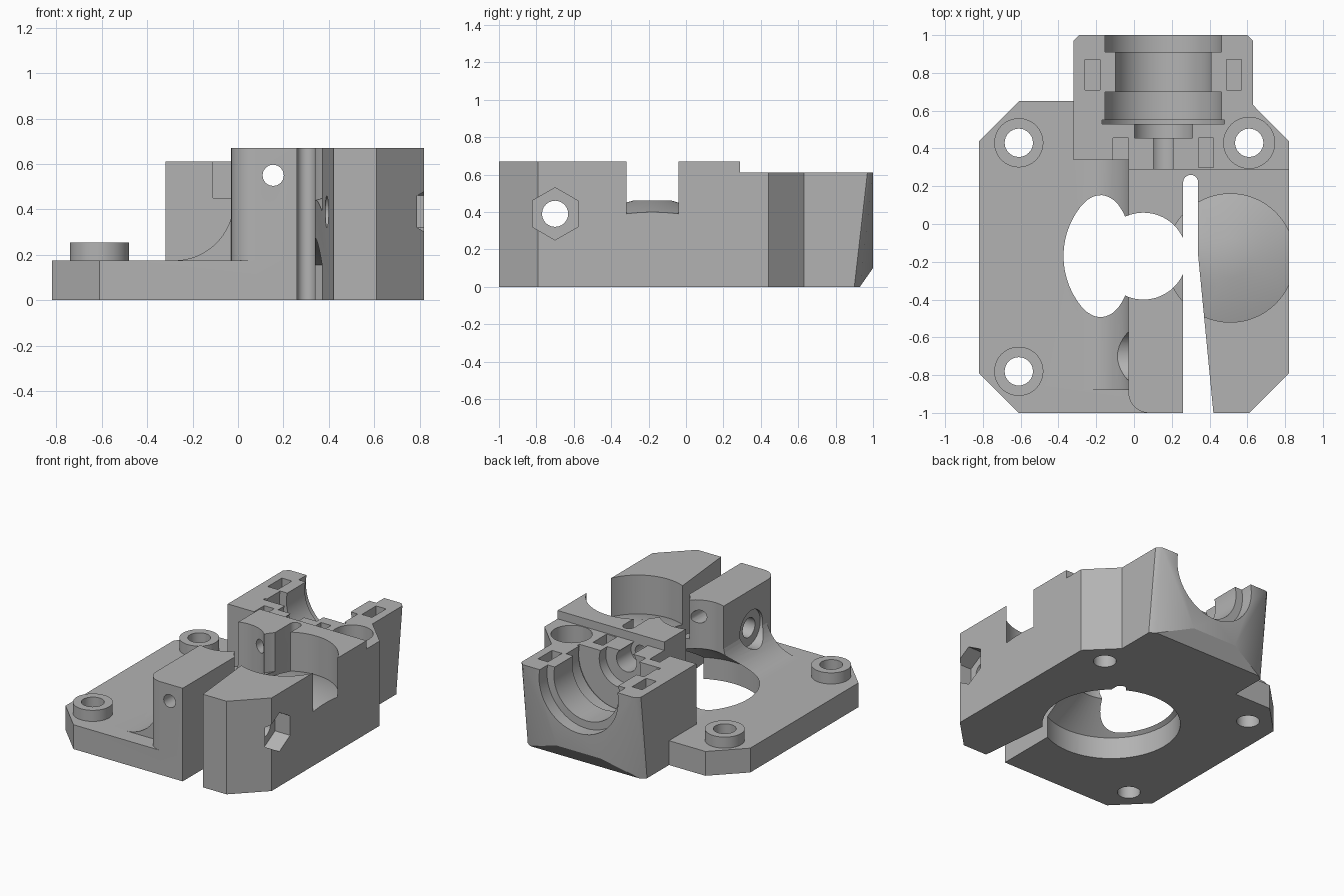
import bpy, bmesh, math
from mathutils import Matrix, Vector

cube = bpy.data.objects.get("Cube")
if cube:
    bpy.data.objects.remove(cube, do_unlink=True)

grey = bpy.data.materials.new("mid_grey")
grey.use_nodes = True
colour = (0.45, 0.45, 0.45, 1)
grey.diffuse_color = colour
grey.node_tree.nodes["Principled BSDF"].inputs["Base Color"].default_value = colour

TURN = {"z": Matrix(),
        "y": Matrix.Rotation(-math.pi / 2, 4, "X"),
        "x": Matrix.Rotation(math.pi / 2, 4, "Y")}


def finish(name, bm):
    bmesh.ops.recalc_face_normals(bm, faces=bm.faces)
    mesh = bpy.data.meshes.new(name)
    bm.to_mesh(mesh)
    bm.free()
    mesh.materials.append(grey)
    ob = bpy.data.objects.new(name, mesh)
    bpy.context.collection.objects.link(ob)
    return ob


def skin(name, rings):
    """Join equal rings of points and cap both ends."""
    bm = bmesh.new()
    rows = [[bm.verts.new(p) for p in ring] for ring in rings]
    n = len(rows[0])
    for a, b in zip(rows, rows[1:]):
        for i in range(n):
            j = (i + 1) % n
            bm.faces.new((a[i], a[j], b[j], b[i]))
    bm.faces.new(rows[0])
    bm.faces.new(rows[-1])
    return finish(name, bm)


def prism(name, pts, z0, z1):
    return skin(name, [[(x, y, z) for x, y in pts] for z in (z0, z1)])


def box(name, x0, x1, y0, y1, z0, z1):
    return prism(name, [(x0, y0), (x1, y0), (x1, y1), (x0, y1)], z0, z1)


def lathe(name, profile, at, axis="z", sides=64):
    """Revolve (radius, distance) pairs around an axis through a point."""
    angles = [2 * math.pi * i / sides for i in range(sides)]
    move = Matrix.Translation(at) @ TURN[axis]
    return skin(name, [[move @ Vector((r * math.cos(a), r * math.sin(a), d))
                        for a in angles] for r, d in profile])


def arc(cx, cy, r, a0, a1, n=12):
    steps = [math.radians(a0 + (a1 - a0) * i / n) for i in range(n + 1)]
    return [(cx + r * math.cos(a), cy + r * math.sin(a)) for a in steps]


def combine(body, other, operation):
    mod = body.modifiers.new("combine", "BOOLEAN")
    mod.operation, mod.solver, mod.object = operation, "EXACT", other
    bpy.context.view_layer.objects.active = body
    bpy.ops.object.modifier_apply(modifier=mod.name)
    bpy.data.objects.remove(other, do_unlink=True)


# Base plate with clipped corners
plate = [(-0.61, -1), (0.61, -1), (0.82, -0.79), (0.82, 0.44),
         (0.61, 0.65), (-0.61, 0.65), (-0.82, 0.44), (-0.82, -0.79)]
housing = prism("housing", plate, 0, 0.175)

# Tall clamp block, with one rounded front corner
clamp = arc(0.08, -0.89, 0.11, 180, 270) + [
    (0.61, -1), (0.82, -0.79), (0.82, 0.29), (-0.03, 0.29)]
parts = [prism("clamp_block", clamp, 0, 0.67)]

# Lower shelf behind the clamp
shelf = [(-0.03, 0.2), (0.82, 0.2), (0.82, 0.44), (0.63, 0.63),
         (0.63, 0.7), (-0.03, 0.7)]
parts.append(prism("shelf", shelf, 0, 0.61))

# Rear cradle block, its back tapering in towards the bottom corners
bm = bmesh.new()
for p in [(-0.32, 0.34, 0.61), (0.63, 0.34, 0.61), (0.63, 0.97, 0.61),
          (0.6, 1, 0.61), (-0.29, 1, 0.61), (-0.32, 0.97, 0.61),
          (-0.32, 0.34, 0), (0.63, 0.34, 0), (0.63, 0.9, 0), (0.59, 0.93, 0),
          (-0.28, 0.93, 0), (-0.32, 0.9, 0), (-0.02, 1, 0.1), (0.33, 1, 0.1)]:
    bm.verts.new(p)
bmesh.ops.convex_hull(bm, input=bm.verts)
parts.append(finish("cradle_block", bm))

# Concave blend between plate and clamp block
blend = arc(-0.28, 0.435, 0.26, 270, 344) + [(0.02, 0.36), (0.02, 0.1), (-0.28, 0.1)]
parts.append(skin("blend", [[(x, y, z) for x, z in blend] for y in (-0.88, 0.36)]))

# Raised screw bosses
for y in (-0.78, 0.43):
    parts.append(lathe("boss", [(0.13, 0.1), (0.13, 0.255)], (-0.61, y, 0)))
for part in parts:
    combine(housing, part, "UNION")

cuts = []
# Gear pocket with a raised conical floor
cuts.append(lathe("gear_pocket", [(0.105, 0.46), (0.34, 0.39), (0.34, 0.8)],
                  (0.51, -0.18, 0)))
# Main bore, opening as a cone towards the bottom
cuts.append(lathe("main_bore", [(0.45, -0.1), (0.45, 0.155), (0.23, 0.32), (0.23, 0.8)],
                  (0.05, -0.17, 0)))
# Clamp slot, widening towards the front
slot = [(0.26, -1.1), (0.43, -1.1), (0.34, -0.17)] + arc(0.3, 0.22, 0.04, 0, 180)
cuts.append(prism("clamp_slot", slot, -0.1, 0.8))
# Stepped cradle
cradle = [(0.08, 0.29), (0.08, 0.455), (0.165, 0.455), (0.165, 0.53),
          (0.33, 0.53), (0.33, 0.55), (0.315, 0.55), (0.315, 0.7),
          (0.26, 0.7), (0.26, 0.91), (0.315, 0.91), (0.315, 1.1)]
cuts.append(lathe("cradle", cradle, (0.155, 0, 0.55), "y"))
# Feed hole through the front
cuts.append(lathe("feed_hole", [(0.047, -1.1), (0.047, 0.4)], (0.155, 0, 0.55), "y", 16))
# Cross bolt: hole, head recess and hexagonal nut recess
bolt = (0, -0.7, 0.39)
cuts.append(lathe("bolt_hole", [(0.07, -0.3), (0.07, 1)], bolt, "x", 24))
cuts.append(lathe("head_recess", [(0.13, -0.4), (0.13, -0.01)], bolt, "x", 32))
cuts.append(lathe("nut_recess", [(0.14, 0.7), (0.14, 1)], bolt, "x", 6))
# Plate screw holes and the sunk one on the shelf
for x, y in ((-0.61, -0.78), (-0.61, 0.43), (0.61, 0.43)):
    cuts.append(lathe("screw_hole", [(0.075, -0.1), (0.075, 0.8)], (x, y, 0), "z", 32))
cuts.append(lathe("screw_recess", [(0.135, 0.255), (0.135, 0.8)], (0.61, 0.43, 0)))
# Tie slots and nut slots beside the cradle
for x in (-0.22, 0.53):
    cuts.append(box("tie_slot", x - 0.04, x + 0.04, 0.71, 0.87, 0.45, 0.8))
for x in (-0.07, 0.382):
    cuts.append(box("nut_slot", x - 0.04, x + 0.04, 0.3, 0.455, 0.45, 0.8))
for cut in cuts:
    combine(housing, cut, "DIFFERENCE")

bpy.ops.object.select_all(action="DESELECT")
housing.select_set(True)
bpy.context.view_layer.objects.active = housing
bpy.ops.object.shade_smooth_by_angle(angle=math.radians(25))
